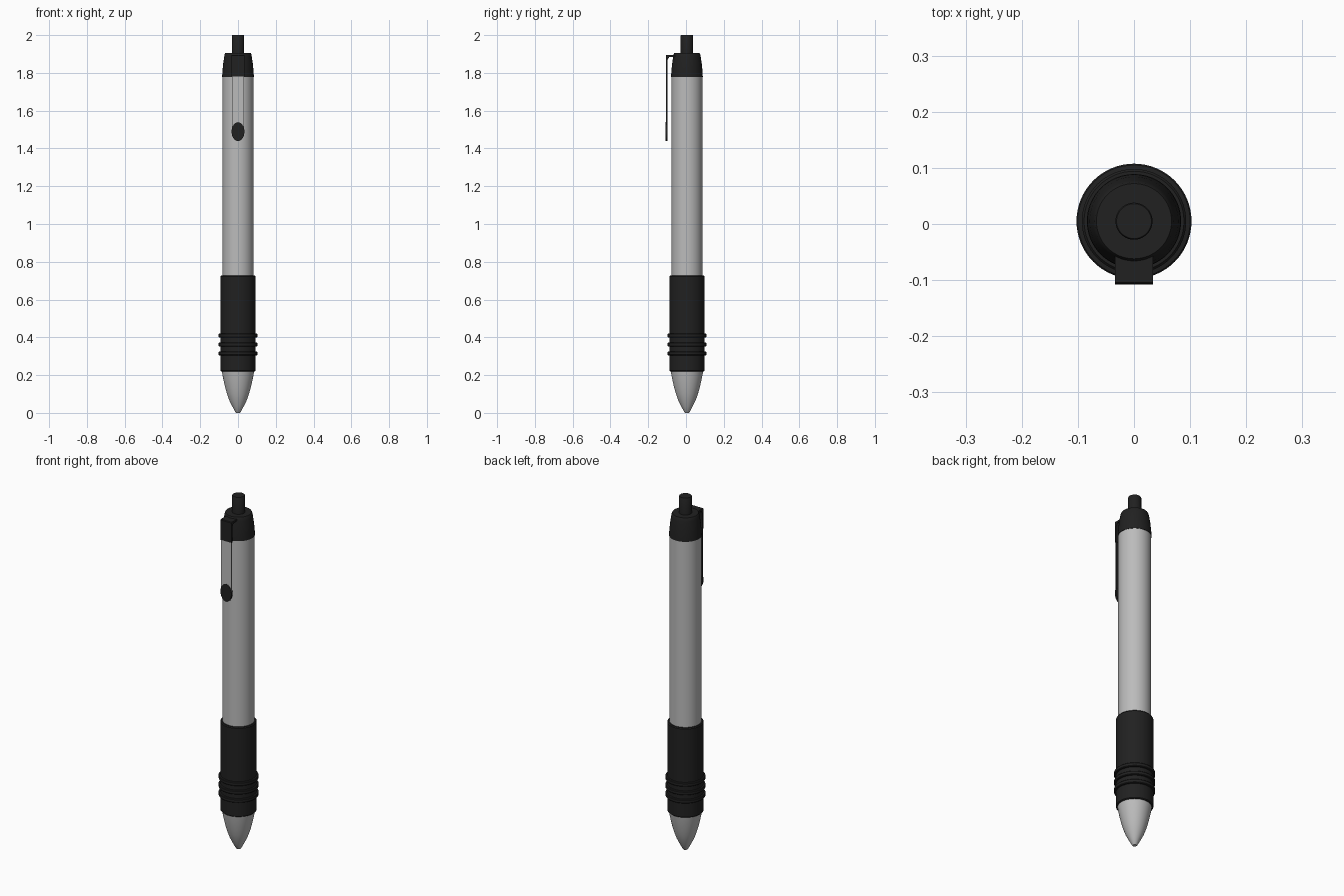
import bpy, bmesh, math

if "Cube" in bpy.data.objects:
    bpy.data.objects.remove(bpy.data.objects["Cube"])

CY = 0.005      # pen axis sits slightly behind the origin because of the clip
SEG = 64


def material(name, rgb):
    m = bpy.data.materials.new(name)
    m.diffuse_color = (*rgb, 1)
    m.use_nodes = True
    m.node_tree.nodes["Principled BSDF"].inputs["Base Color"].default_value = m.diffuse_color
    return m


BLACK = material("black_plastic", (0.015, 0.015, 0.015))
SILVER = material("silver", (0.5, 0.5, 0.5))


def finish(name, bm, mats, angle=35):
    bmesh.ops.recalc_face_normals(bm, faces=bm.faces)
    me = bpy.data.meshes.new(name)
    bm.to_mesh(me)
    bm.free()
    for m in mats:
        me.materials.append(m)
    ob = bpy.data.objects.new(name, me)
    bpy.context.collection.objects.link(ob)
    bpy.ops.object.select_all(action='DESELECT')
    ob.select_set(True)
    bpy.context.view_layer.objects.active = ob
    bpy.ops.object.shade_smooth_by_angle(angle=math.radians(angle))
    return ob


def lathe(name, profile, mat):
    """Closed solid of revolution from (radius, z) points, bottom to top."""
    bm = bmesh.new()
    rings = [[bm.verts.new((r * math.cos(2 * math.pi * i / SEG),
                            CY + r * math.sin(2 * math.pi * i / SEG), z))
              for i in range(SEG)] for r, z in profile]
    for a, b in zip(rings, rings[1:]):
        for i in range(SEG):
            j = (i + 1) % SEG
            bm.faces.new((a[i], a[j], b[j], b[i]))
    bm.faces.new(rings[0])
    bm.faces.new(rings[-1])
    return finish(name, bm, [mat])


def extrude(name, outline, vec, mats):
    """Solid made by sweeping a flat outline along a vector."""
    bm = bmesh.new()
    face = bm.faces.new([bm.verts.new(p) for p in outline])
    res = bmesh.ops.extrude_face_region(bm, geom=[face], use_keep_orig=True)
    moved = [v for v in res["geom"] if isinstance(v, bmesh.types.BMVert)]
    bmesh.ops.translate(bm, verts=moved, vec=vec)
    bmesh.ops.recalc_face_normals(bm, faces=bm.faces)
    if len(mats) > 1:       # front-facing side takes the second material
        for f in bm.faces:
            f.material_index = int(f.normal.y < -0.9)
    return finish(name, bm, mats)


# Writing tip
lathe("tip", [(0.010, 0), (0.014, 0.004), (0.030, 0.034), (0.046, 0.066),
              (0.058, 0.100), (0.068, 0.135), (0.076, 0.170), (0.083, 0.205),
              (0.086, 0.225)], SILVER)

# Rubber grip with three raised rings
grip = [(0.089, 0.220), (0.093, 0.224)]
for z in (0.315, 0.362, 0.410):
    grip += [(0.093, z - 0.011), (0.100, z - 0.010), (0.1025, z - 0.007),
             (0.1025, z + 0.007), (0.100, z + 0.010), (0.093, z + 0.011)]
grip += [(0.093, 0.722), (0.089, 0.727)]
lathe("grip", grip, BLACK)

# Barrel
lathe("barrel", [(0.082, 0.72), (0.082, 1.78)], SILVER)

# Top cap and push button
lathe("cap", [(0.084, 1.777), (0.083, 1.800), (0.079, 1.845), (0.073, 1.885),
              (0.070, 1.900), (0.067, 1.905)], BLACK)
lathe("push_button", [(0.033, 1.89), (0.033, 1.997), (0.031, 2.0)], BLACK)

# Clip: bent arm, silver-faced strip, oval end pad
W = 0.034
arm = [(-0.05, 1.885), (-0.088, 1.885), (-0.097, 1.87), (-0.098, 1.78),
       (-0.107, 1.78), (-0.107, 1.892), (-0.104, 1.896), (-0.05, 1.896)]
extrude("clip_arm", [(-W, y, z) for y, z in arm], (2 * W, 0, 0), [BLACK])
strip = [(-0.099, 1.50), (-0.099, 1.78), (-0.106, 1.78), (-0.106, 1.50)]
extrude("clip_strip", [(-W * 0.96, y, z) for y, z in strip],
        (2 * W * 0.96, 0, 0), [BLACK, SILVER])
oval = [(W * math.cos(2 * math.pi * i / 32), -0.108,
         1.489 + 0.05 * math.sin(2 * math.pi * i / 32)) for i in range(32)]
extrude("clip_pad", oval, (0, 0.011, 0), [BLACK])
